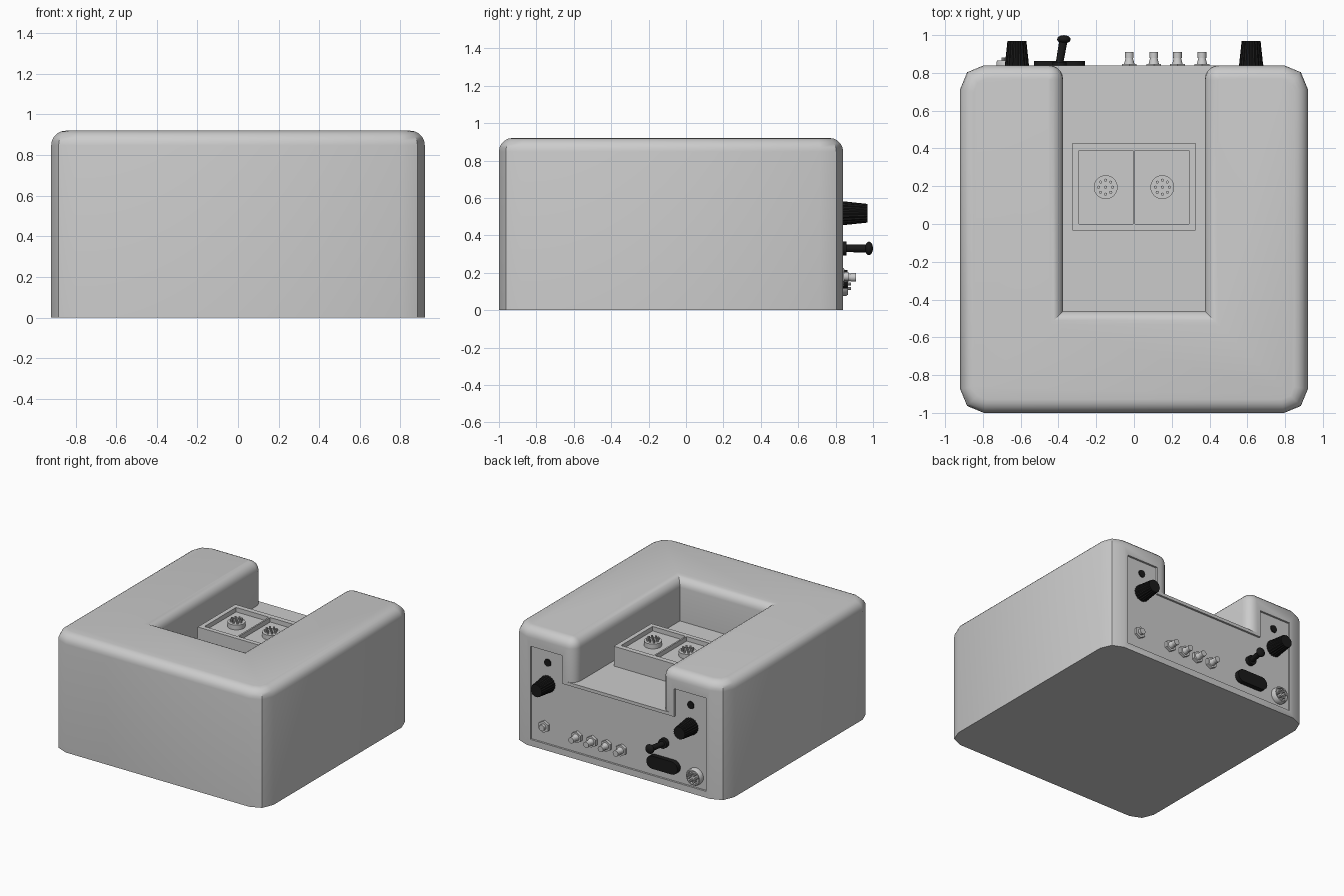
import bpy, bmesh, math
from mathutils import Matrix, Vector

if "Cube" in bpy.data.objects:
    bpy.data.objects.remove(bpy.data.objects["Cube"])

black = bpy.data.materials.new("black_plastic")
black.diffuse_color = (0.01, 0.01, 0.01, 1)
black.use_nodes = True
black.node_tree.nodes["Principled BSDF"].inputs["Base Color"].default_value = black.diffuse_color


def finish(name, bm, mat=None, angle=35):
    bmesh.ops.recalc_face_normals(bm, faces=bm.faces)
    me = bpy.data.meshes.new(name)
    bm.to_mesh(me)
    bm.free()
    ob = bpy.data.objects.new(name, me)
    bpy.context.collection.objects.link(ob)
    if mat:
        me.materials.append(mat)
    smooth(ob, angle)
    return ob


def smooth(ob, angle=35):
    bpy.ops.object.select_all(action='DESELECT')
    ob.select_set(True)
    bpy.context.view_layer.objects.active = ob
    bpy.ops.object.shade_smooth_by_angle(angle=math.radians(angle))


def prism(pts, vec):
    """Closed prism from a polygon of 3D points, extruded along vec."""
    bm = bmesh.new()
    face = bm.faces.new([bm.verts.new(p) for p in pts])
    ext = bmesh.ops.extrude_face_region(bm, geom=[face])
    bmesh.ops.translate(bm, vec=vec, verts=[v for v in ext['geom'] if isinstance(v, bmesh.types.BMVert)])
    return bm


def box(name, lo, hi):
    x0, y0, z0 = lo
    x1, y1, z1 = hi
    pts = [(x0, y0, z0), (x1, y0, z0), (x1, y1, z0), (x0, y1, z0)]
    return finish(name, prism(pts, (0, 0, z1 - z0)))


def boolean(ob, tool, op):
    m = ob.modifiers.new("bool", 'BOOLEAN')
    m.object, m.operation, m.solver = tool, op, 'EXACT'
    bpy.context.view_layer.objects.active = ob
    bpy.ops.object.modifier_apply(modifier=m.name)
    bpy.data.objects.remove(tool, do_unlink=True)


def arc(cx, cy, r, a0, a1, n):
    return [(cx + r * math.cos(math.radians(a0 + (a1 - a0) * i / n)),
             cy + r * math.sin(math.radians(a0 + (a1 - a0) * i / n))) for i in range(n + 1)]


def add_cone(bm, p0, p1, r0, r1, seg):
    p0, p1 = Vector(p0), Vector(p1)
    d = p1 - p0
    mat = Matrix.Translation((p0 + p1) / 2) @ Vector((0, 0, 1)).rotation_difference(d).to_matrix().to_4x4()
    return bmesh.ops.create_cone(bm, cap_ends=True, segments=seg, radius1=r0, radius2=r1,
                                 depth=d.length, matrix=mat)['verts']


def turned(name, x, z, steps, mat=None):
    """Stack of cones pointing out of the back; steps = (y0, y1, r0, r1, sides)."""
    bm = bmesh.new()
    for y0, y1, r0, r1, seg in steps:
        add_cone(bm, (x, y0, z), (x, y1, z), r0, r1, seg)
    return finish(name, bm, mat)


# U-shaped housing with rounded corners and a soft top edge
W, F, B, H = 0.92, -1.0, 0.84, 0.92
SX, SY, FLOOR, R = 0.375, -0.46, 0.585, 0.125
half = (arc(W - R, F + R, R, -90, 0, 2) + arc(W - R, B - R, R, 0, 90, 2)
        + arc(SX + 0.075, B - 0.075, 0.075, 90, 180, 5) + [(SX, SY)])
outline = half + [(-x, y) for x, y in reversed(half)]
bm = prism([(x, y, 0) for x, y in outline], (0, 0, H))
top = [e for e in bm.edges if all(v.co.z > H - 0.01 for v in e.verts)]
bmesh.ops.bevel(bm, geom=top, offset=0.072, offset_type='OFFSET', segments=5, profile=0.5,
                affect='EDGES', clamp_overlap=True)
housing = finish("housing", bm)

# Floor of the slot, merged into the housing
boolean(housing, box("slot_floor", (-0.46, SY - 0.05, 0), (0.46, B, FLOOR)), 'UNION')

# Shallow recess for the rear panel
PX, NX, PY = 0.76, 0.485, 0.825
panel = [(-PX, 0.05), (PX, 0.05), (PX, 0.78), (NX, 0.78), (NX, 0.56),
         (-NX, 0.56), (-NX, 0.78), (-PX, 0.78)]
boolean(housing, finish("panel_cutter", prism([(x, PY, z) for x, z in panel], (0, 0.1, 0))), 'DIFFERENCE')
smooth(housing, 48)

# Socket tray inside the slot, with two shallow bays
tray = box("socket_tray", (-0.325, -0.035, FLOOR - 0.01), (0.325, 0.43, 0.74))
for s in (-1, 1):
    a, b = sorted((s * 0.006, s * 0.29))
    boolean(tray, box("bay_cutter", (a, 0, 0.705), (b, 0.39, 0.8)), 'DIFFERENCE')
smooth(tray)

# Round sockets with pins
for s in (-1, 1):
    bm = bmesh.new()
    cx, cy = s * 0.15, 0.195
    add_cone(bm, (cx, cy, 0.70), (cx, cy, 0.742), 0.063, 0.063, 32)
    for i in range(-1, 2):
        for j in range(-1, 2):
            k = 0.037 if i * j == 0 else 0.027
            px, py = cx + i * k, cy + j * k
            add_cone(bm, (px, py, 0.735), (px, py, 0.765), 0.008, 0.008, 8)
    finish("pin_socket", bm)

# Fluted knobs with indicator lamps above
for s in (-1, 1):
    bm = bmesh.new()
    x, z = s * 0.62, 0.518
    verts = add_cone(bm, (x, 0.82, z), (x, 0.97, z), 0.066, 0.05, 40)
    for v in verts:
        ang = math.atan2(v.co.z - z, v.co.x - x)
        if round(ang / (2 * math.pi) * 40) % 2:
            v.co.x = x + (v.co.x - x) * 0.93
            v.co.z = z + (v.co.z - z) * 0.93
    finish("knob", bm, black, 20)
    turned("indicator_lamp", s * 0.62, 0.683, [(0.82, 0.832, 0.03, 0.028, 24)], black)

# Four output jacks with hexagonal nuts
for x in (-0.025, 0.105, 0.23, 0.36):
    turned("output_jack", x, 0.175, [(0.82, 0.848, 0.045, 0.045, 6),
                                     (0.845, 0.88, 0.028, 0.019, 20),
                                     (0.88, 0.91, 0.023, 0.023, 20)])

# Single small jack
turned("small_jack", 0.645, 0.18, [(0.82, 0.845, 0.046, 0.046, 6),
                                   (0.84, 0.868, 0.024, 0.024, 20)])

# Wide pill-shaped connector
pill = (arc(-0.31, 0.165, 0.05, -90, 90, 10) + arc(-0.48, 0.165, 0.05, 90, 270, 10))
finish("pill_connector", prism([(x, 0.82, z) for x, z in pill], (0, 0.043, 0)), black)

# Toggle switch lever
bm = bmesh.new()
add_cone(bm, (-0.395, 0.82, 0.33), (-0.395, 0.858, 0.33), 0.037, 0.037, 24)
add_cone(bm, (-0.395, 0.85, 0.33), (-0.373, 0.975, 0.33), 0.02, 0.022, 20)
bmesh.ops.create_uvsphere(bm, u_segments=20, v_segments=12, radius=0.036,
                          matrix=Matrix.Translation((-0.371, 0.978, 0.33)) @ Matrix.Diagonal((1, 0.6, 1, 1)))
finish("toggle_switch", bm, black)

# Round multi-pin power connector
DX, DZ = -0.665, 0.14
bm = bmesh.new()
prof = [(0.82, 0.064), (0.856, 0.064), (0.866, 0.058), (0.866, 0.05), (0.848, 0.048), (0.848, 0.0)]
vs = [bm.verts.new((DX + r, y, DZ)) for y, r in prof]
es = [bm.edges.new(p) for p in zip(vs, vs[1:])]
bmesh.ops.spin(bm, geom=vs + es, cent=(DX, 0, DZ), axis=(0, 1, 0), angle=2 * math.pi, steps=32)
bmesh.ops.remove_doubles(bm, verts=bm.verts, dist=0.0005)
for i in range(6):
    a = i * math.pi / 3
    px, pz = DX + 0.029 * math.cos(a), DZ + 0.029 * math.sin(a)
    add_cone(bm, (px, 0.84, pz), (px, 0.882, pz), 0.008, 0.008, 10)
finish("power_connector", bm)
